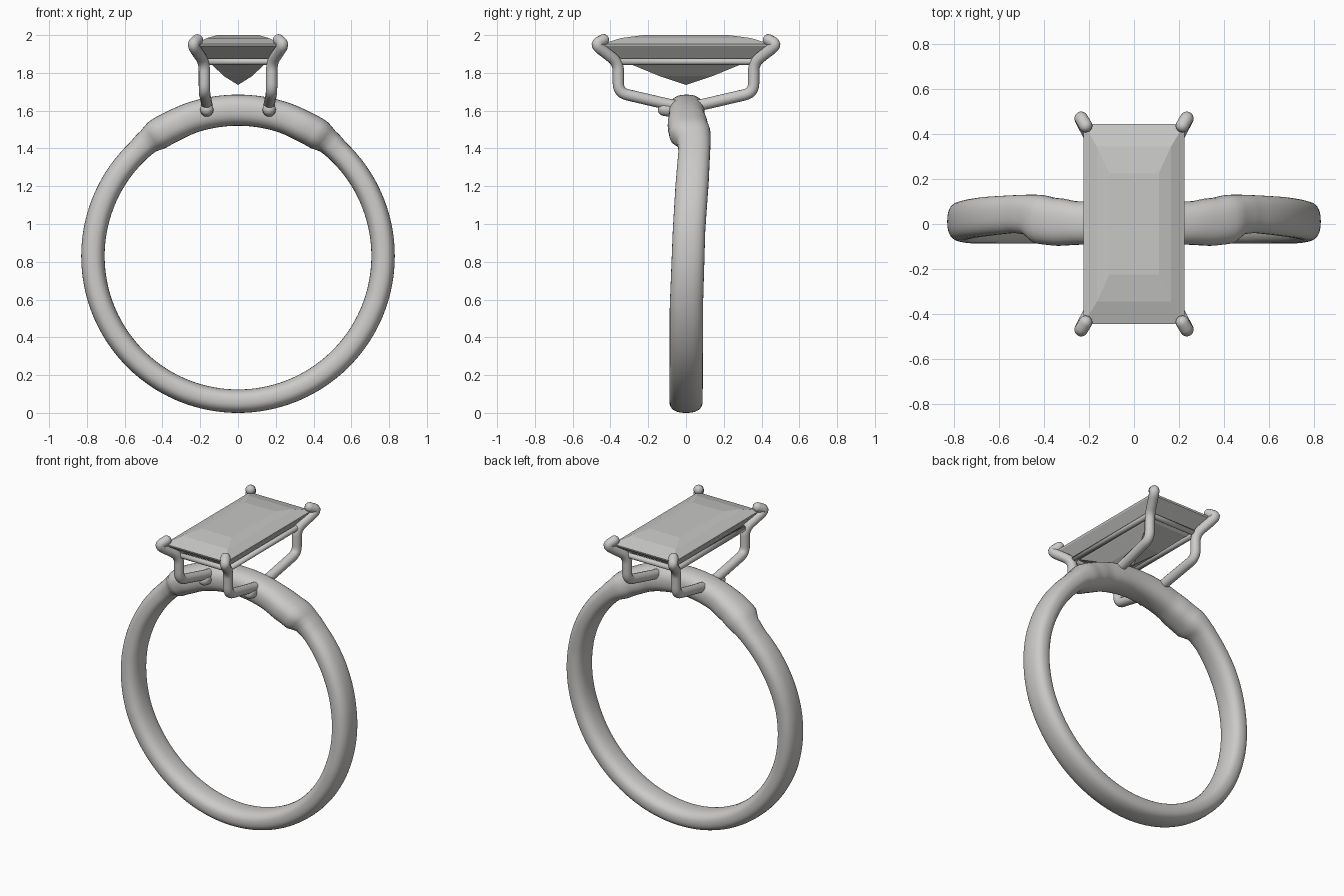
import bpy, bmesh, math
from mathutils import Vector

if "Cube" in bpy.data.objects:
    bpy.data.objects.remove(bpy.data.objects["Cube"], do_unlink=True)


def material(name, rgb):
    m = bpy.data.materials.new(name)
    m.use_nodes = True
    col = (*rgb, 1)
    m.diffuse_color = col
    m.node_tree.nodes["Principled BSDF"].inputs["Base Color"].default_value = col
    return m


metal = material("pale metal", (0.6, 0.59, 0.575))
gem = material("grey stone", (0.57, 0.57, 0.56))


def make_object(name, loops, mat, closed=False, smooth=True):
    """Skin a list of equal-length point loops."""
    bm = bmesh.new()
    rows = [[bm.verts.new(p) for p in loop] for loop in loops]
    n = len(rows[0])
    pairs = list(zip(rows, rows[1:])) + ([(rows[-1], rows[0])] if closed else [])
    for a, b in pairs:
        for i in range(n):
            j = (i + 1) % n
            bm.faces.new((a[i], a[j], b[j], b[i]))
    if not closed:
        bm.faces.new(rows[0])
        bm.faces.new(rows[-1])
    bmesh.ops.remove_doubles(bm, verts=bm.verts, dist=1e-5)
    bmesh.ops.recalc_face_normals(bm, faces=bm.faces)
    for f in bm.faces:
        f.smooth = smooth
    me = bpy.data.meshes.new(name)
    bm.to_mesh(me)
    bm.free()
    me.materials.append(mat)
    ob = bpy.data.objects.new(name, me)
    bpy.context.collection.objects.link(ob)
    return ob


# Band: section limits by angle from the top
# (angle, y min, y max, inner radius, outer radius)
CENTRE_Z = 0.83
KEYS = [
    (0, -.09, .095, .69, .855),
    (18, -.092, .10, .69, .855),
    (26, -.097, .115, .686, .853),
    (33, -.09, .13, .688, .855),
    (39, -.045, .13, .705, .838),
    (44, -.04, .128, .706, .83),
    (60, -.055, .12, .706, .83),
    (80, -.07, .102, .706, .83),
    (110, -.086, .09, .706, .83),
    (180, -.088, .088, .706, .83),
]


def section(angle):
    for a, b in zip(KEYS, KEYS[1:]):
        if angle <= b[0]:
            t = (angle - a[0]) / (b[0] - a[0])
            t = t * t * (3 - 2 * t) if b[0] < 45 else t
            return [p + (q - p) * t for p, q in zip(a[1:], b[1:])]


def power(v, e):
    return math.copysign(abs(v) ** e, v)


band_loops = []
STEPS, SIDES = 180, 32
for s in range(STEPS):
    deg = 360 * s / STEPS
    y0, y1, r0, r1 = section(min(deg, 360 - deg))
    a = math.radians(deg)
    loop = []
    for k in range(SIDES):
        t = math.tau * k / SIDES
        r = (r0 + r1) / 2 + (r1 - r0) / 2 * power(math.cos(t), .82)
        y = (y0 + y1) / 2 + (y1 - y0) / 2 * power(math.sin(t), .82)
        loop.append((r * math.sin(a), y, CENTRE_Z + r * math.cos(a)))
    band_loops.append(loop)
make_object("ring_band", band_loops, metal, closed=True)


# Round wires with softened corners
def soften(points, size):
    pts = [Vector(p) for p in points]
    out = [pts[0]]
    for p, c, n in zip(pts, pts[1:], pts[2:]):
        a = c + (p - c).normalized() * min(size, (p - c).length * .45)
        b = c + (n - c).normalized() * min(size, (n - c).length * .45)
        for i in range(7):
            t = i / 6
            out.append(a * (1 - t) ** 2 + c * 2 * t * (1 - t) + b * t * t)
    return out + [pts[-1]]


def wire(name, points, radius, bend=.05, sides=16):
    path = soften(points, bend)
    dirs = [(path[min(i + 1, len(path) - 1)] - path[max(i - 1, 0)]).normalized()
            for i in range(len(path))]
    rings = [(p, d, radius) for p, d in zip(path, dirs)]
    # rounded tip
    for t in (.25, .5, .75, .95):
        rings.append((path[-1] + dirs[-1] * radius * t, dirs[-1],
                      radius * math.sqrt(1 - t * t)))
    u = dirs[0].orthogonal().normalized()
    loops = []
    for p, d, r in rings:
        u = (u - d * u.dot(d)).normalized()
        v = d.cross(u)
        loops.append([p + (u * math.cos(math.tau * k / sides)
                           + v * math.sin(math.tau * k / sides)) * r
                      for k in range(sides)])
    return make_object(name, loops, metal)


# Four prongs rising from the band and hooking over the stone corners
for sx, side in ((1, "left"), (-1, "right")):
    for sy, end in ((-1, "front"), (1, "back")):
        pts = [(.165, 0, 1.615), (.165, .10, 1.635), (.178, .358, 1.695),
               (.178, .358, 1.855), (.243, .483, 1.95), (.215, .437, 1.975)]
        wire(f"{end}_{side}_prong", [(x * sx, y * sy, z) for x, y, z in pts], .03)
    # wire foot tucked beside the band
    wire(f"{side}_foot", [(.165 * sx, 0, 1.59), (.165 * sx, -.115, 1.607)], .035)

# Gallery rail under the stone
RX, RY, RZ = .178, .358, 1.86
for s, a, b in ((1, "left", "back"), (-1, "right", "front")):
    wire(f"{a}_rail", [(RX * s, -RY, RZ), (RX * s, RY, RZ)], .017)
    wire(f"{b}_rail", [(-RX, RY * s, RZ), (RX, RY * s, RZ)], .017)

# Step-cut stone: half width, half length, height of each tier
TIERS = [(.11, .225, 2.0), (.165, .345, 1.984), (.225, .445, 1.953),
         (.222, .442, 1.942), (.148, .31, 1.853), (.075, .14, 1.783),
         (.001, .001, 1.737)]
make_object("stone", [[(x * i, y * j, z) for i, j in ((1, 1), (-1, 1), (-1, -1), (1, -1))]
                      for x, y, z in TIERS], gem, smooth=False)

for ob in bpy.context.collection.objects:
    ob.select_set(False)
